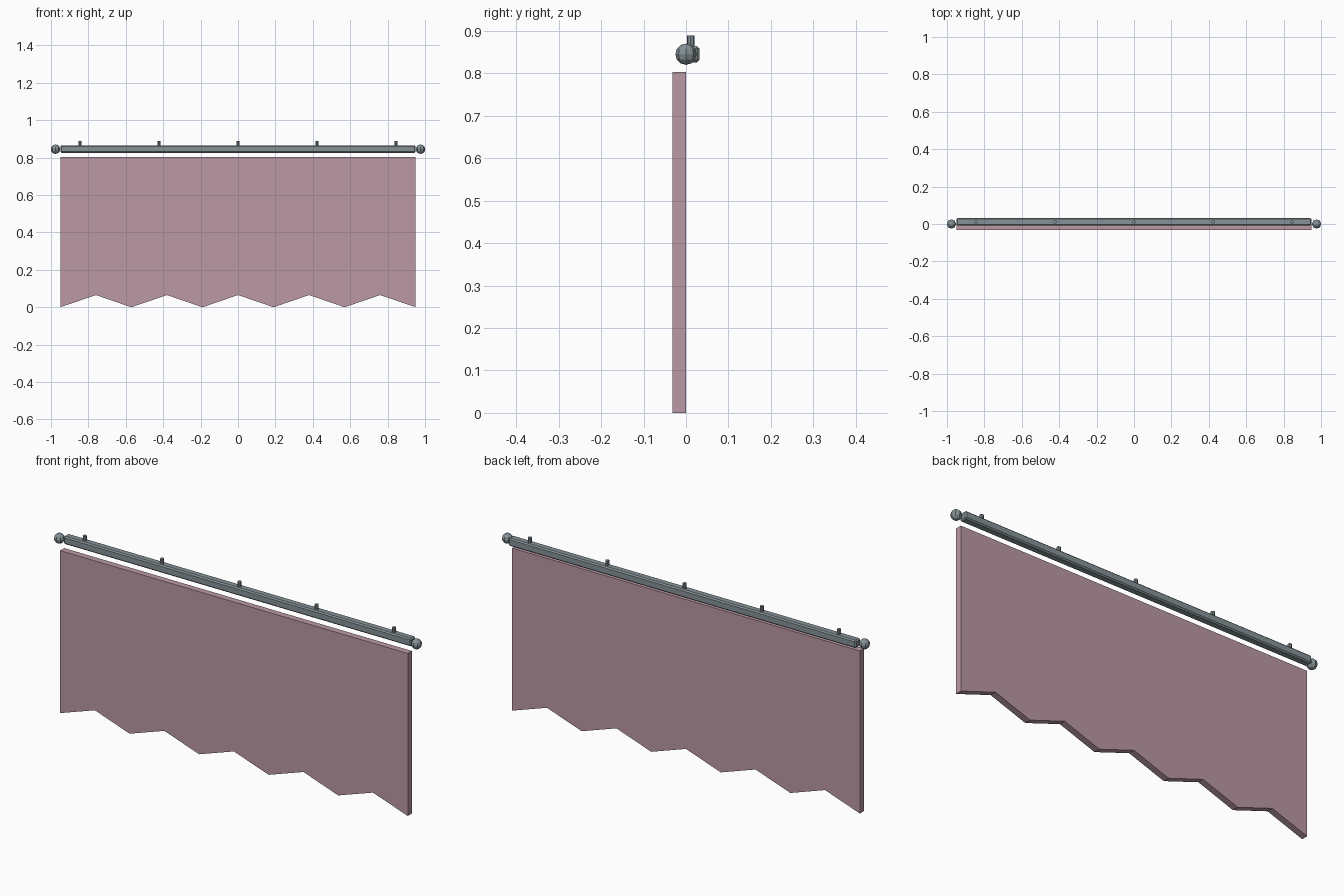
import bpy, bmesh

cube = bpy.data.objects.get("Cube")
if cube:
    bpy.data.objects.remove(cube, do_unlink=True)


def material(name, color):
    m = bpy.data.materials.new(name)
    m.use_nodes = True
    m.diffuse_color = color
    m.node_tree.nodes["Principled BSDF"].inputs["Base Color"].default_value = color
    return m


cloth = material("mauve cloth", (0.50, 0.32, 0.38, 1))
metal = material("blue grey metal", (0.24, 0.29, 0.31, 1))


def finish(name, bm, mat):
    mesh = bpy.data.meshes.new(name)
    bmesh.ops.recalc_face_normals(bm, faces=bm.faces)
    bm.to_mesh(mesh)
    bm.free()
    mesh.materials.append(mat)
    ob = bpy.data.objects.new(name, mesh)
    bpy.context.collection.objects.link(ob)
    return ob


# Hanging cloth with a zigzag lower hem
HALF, TEETH = 0.95, 5
step = HALF / TEETH
outline = [(-HALF + i * step, 0.065 * (i % 2)) for i in range(2 * TEETH + 1)]
outline += [(HALF, 0.803), (-HALF, 0.803)]
bm = bmesh.new()
face = bm.faces.new([bm.verts.new((x, -0.032, z)) for x, z in outline])
ext = bmesh.ops.extrude_face_region(bm, geom=[face])
bmesh.ops.translate(bm, vec=(0, 0.032, 0),
                    verts=[v for v in ext["geom"] if isinstance(v, bmesh.types.BMVert)])
finish("banner_cloth", bm, cloth)

# Square rail with chamfered edges
bm = bmesh.new()
bmesh.ops.create_cube(bm, size=1)
bmesh.ops.scale(bm, vec=(2 * HALF, 0.039, 0.039), verts=bm.verts)
rail = finish("rail", bm, metal)
rail.location = (0, 0.012, 0.845)
bevel = rail.modifiers.new("chamfer", "BEVEL")
bevel.width = 0.006
bevel.segments = 1

# Faceted end knobs
for side, x in (("right", -0.976), ("left", 0.976)):
    bm = bmesh.new()
    bmesh.ops.create_uvsphere(bm, u_segments=8, v_segments=6, radius=0.025)
    knob = finish(side + "_end_knob", bm, metal)
    knob.location = (x, 0, 0.845)

# Ceiling pegs along the rail
for i in range(5):
    bm = bmesh.new()
    bmesh.ops.create_cone(bm, cap_ends=True, segments=8, radius1=0.009,
                          radius2=0.009, depth=0.04)
    peg = finish("peg_%d" % (i + 1), bm, metal)
    peg.location = ((i - 2) * 0.4225, 0.011, 0.869)
